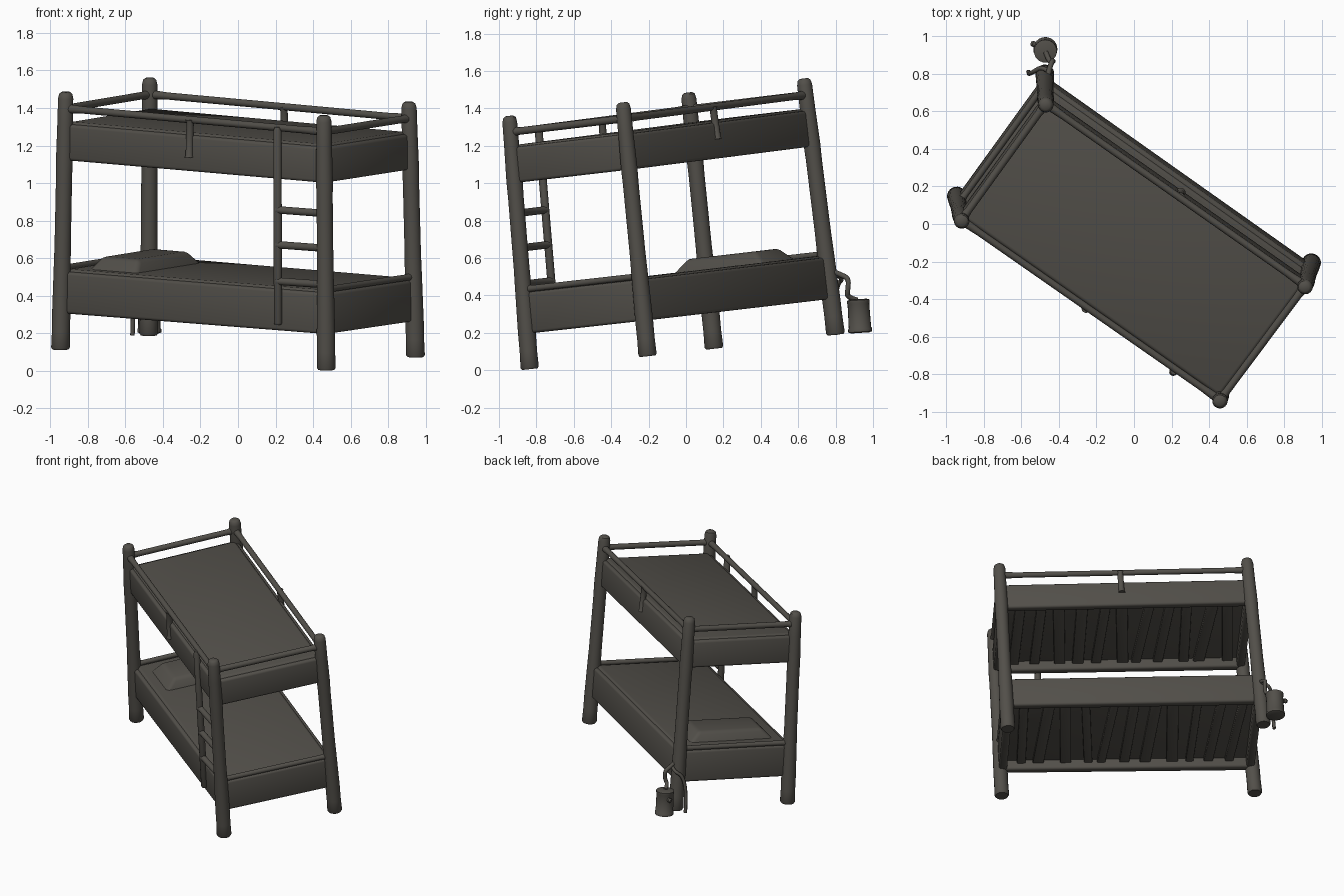
import bpy, bmesh, math, random
from mathutils import Vector

if "Cube" in bpy.data.objects:
    bpy.data.objects.remove(bpy.data.objects["Cube"])

random.seed(4)
L, W, H = 1.69, 0.775, 1.365          # local bed size: length, width, height
# leaning post ends in world space: [bottom, top] keyed by (length end, width side)
ENDS = {(0, 0): ((-.945, .15, .115), (-.917, .012, 1.485)),
        (0, 1): ((-.475, .80, .19), (-.47, .63, 1.56)),
        (1, 0): ((.47, -.835, .006), (.457, -.945, 1.36)),
        (1, 1): ((.945, -.205, .075), (.91, -.338, 1.432))}

mat = bpy.data.materials.new("dark grey brown")
mat.diffuse_color = (.085, .079, .068, 1)
mat.use_nodes = True
mat.node_tree.nodes["Principled BSDF"].inputs["Base Color"].default_value = mat.diffuse_color


def place(p):
    """Carry a point of the upright bed into the turned, leaning bed."""
    s, t, h = p[0] / L, p[1] / W, p[2] / H
    out = Vector()
    for (i, j), (lo, hi) in ENDS.items():
        k = (s if i else 1 - s) * (t if j else 1 - t)
        out += k * Vector(lo).lerp(Vector(hi), h)
    return out


def finish(name, bm, lean=True):
    bmesh.ops.recalc_face_normals(bm, faces=bm.faces)
    if lean:
        for v in bm.verts:
            v.co = place(v.co)
    me = bpy.data.meshes.new(name)
    bm.to_mesh(me)
    bm.free()
    ob = bpy.data.objects.new(name, me)
    bpy.context.collection.objects.link(ob)
    me.materials.append(mat)
    bpy.ops.object.select_all(action='DESELECT')
    ob.select_set(True)
    bpy.context.view_layer.objects.active = ob
    bpy.ops.object.shade_smooth_by_angle(angle=math.radians(40))
    return ob


def rod(name, a, b, profile, lean=True, n=16):
    """Round bar from a to b; profile lists (fraction along, radius)."""
    a, b = Vector(a), Vector(b)
    d = (b - a).normalized()
    e = d.orthogonal().normalized()
    f = d.cross(e)
    bm = bmesh.new()
    rings = []
    for k, r in profile:
        c = a.lerp(b, k)
        rings.append([bm.verts.new(c + r * (math.cos(q) * e + math.sin(q) * f))
                      for q in (2 * math.pi * i / n for i in range(n))])
    for p, q in zip(rings, rings[1:]):
        for i in range(n):
            bm.faces.new((p[i], p[(i + 1) % n], q[(i + 1) % n], q[i]))
    bm.faces.new(rings[0])
    bm.faces.new(rings[-1])
    return finish(name, bm, lean)


def bar(name, a, b, r):
    # slightly swollen where it meets its neighbours
    return rod(name, a, b, [(0, r * 1.25), (.06, r), (.94, r), (1, r * 1.25)])


def block(name, lo, hi, bevel, turn=0.0, taper=1.0):
    """Rounded box; turn skews its far y end, taper shrinks its top."""
    bm = bmesh.new()
    bmesh.ops.create_cube(bm, size=1)
    lo, hi = Vector(lo), Vector(hi)
    mid = (lo + hi) / 2
    for v in bm.verts:
        k = taper if v.co.z > 0 else 1
        v.co = mid + Vector((v.co.x * (hi.x - lo.x) * k + v.co.y * turn,
                             v.co.y * (hi.y - lo.y) * k,
                             v.co.z * (hi.z - lo.z)))
    bmesh.ops.bevel(bm, geom=bm.edges[:], offset=bevel, segments=3,
                    profile=.5, affect='EDGES')
    return finish(name, bm)


# four posts with slightly flared feet and rounded tops
POST = [(0, .042), (.008, .049), (.07, .047), (.14, .048), (.31, .045), (.4, .043),
        (.68, .043), (.74, .045), (.88, .042), (.975, .041), (.993, .035), (1, .022)]
for x, xn in ((0, "left"), (L, "right")):
    for y, yn in ((0, "front"), (W, "back")):
        rod(f"{yn}_{xn}_post", (x, y, 0), (x, y, H), POST, n=20)

# two beds: side boards, end boards, mattress and crooked slats
for level, z0, z1 in (("lower", .14 * H, .302 * H), ("upper", .735 * H, .875 * H)):
    for y, yn in ((-.012, "front"), (W - .043, "back")):
        block(f"{level}_{yn}_side_board", (.01, y, z0), (L - .01, y + .055, z1), .016)
    for x, xn in ((-.012, "left"), (L - .043, "right")):
        block(f"{level}_{xn}_end_board", (x, .01, z0), (x + .055, W - .01, z1), .016)
    block(f"{level}_mattress", (.01, .01, z0 + .07), (L - .01, W - .01, z1 + .012), .02)
    for i in range(11):
        x = .13 + i * (L - .26) / 10
        w = random.uniform(.025, .04)
        block(f"{level}_slat_{i + 1}", (x - w, .03, z0 + .045), (x + w, W - .03, z0 + .075),
              .006, random.uniform(-.07, .07))

# pillow on the lower bed
block("pillow", (.1, .06, .295 * H), (.43, .68, .295 * H + .085), .022, 0, .72)

# guard rails round the top, and low rails at the lower bed's ends
g = .936 * H
for y, yn in ((0, "front"), (W, "back")):
    bar(f"{yn}_guard_rail", (.02, y, g), (L - .02, y, g), .019)
for x, xn in ((0, "left"), (L, "right")):
    bar(f"{xn}_guard_rail", (x, .02, g), (x, W - .02, g), .02)
    bar(f"{xn}_low_rail", (x, .02, .315 * H), (x, W - .02, .315 * H), .017)

# short uprights holding the guard rails
bar("front_guard_upright", (.485 * L, -.012, .79 * H), (.485 * L, -.006, g), .02)
bar("back_guard_upright", (.515 * L, W + .01, .81 * H), (.515 * L, W + .004, g), .02)

# ladder beside the front right post
lx = .828 * L
rod("ladder_stile", (lx, -.02, .165 * H), (lx, -.02, .94 * H),
    [(0, .017), (.01, .022), (.98, .022), (1, .014)])
for i, h in enumerate((.335, .478, .615)):
    bar(f"ladder_rung_{i + 1}", (lx, -.02, h * H), (L - .02, -.005, h * H), .02)

# hanging lantern tied to the back left post
rod("lantern", (-.472, .932, .2), (-.472, .92, .38),
    [(0, .05), (.03, .064), (.12, .064), (.15, .06), (.85, .058), (.9, .061), (.97, .061), (1, .045)],
    lean=False, n=24)
rod("lantern_knob", (-.525, .955, .33), (-.55, .963, .33),
    [(0, .014), (.6, .016), (1, .008)], lean=False)


def strap(name, pts, r):
    cu = bpy.data.curves.new(name, 'CURVE')
    cu.dimensions = '3D'
    cu.bevel_depth, cu.bevel_resolution, cu.use_fill_caps = r, 2, True
    sp = cu.splines.new('NURBS')
    sp.points.add(len(pts) - 1)
    for q, p in zip(sp.points, pts):
        q.co = (*p, 1)
    sp.use_endpoint_u, sp.order_u = True, 3
    ob = bpy.data.objects.new(name, cu)
    bpy.context.collection.objects.link(ob)
    cu.materials.append(mat)
    bpy.ops.object.select_all(action='DESELECT')
    ob.select_set(True)
    bpy.context.view_layer.objects.active = ob
    bpy.ops.object.convert(target='MESH')


strap("lantern_strap", [(-.46, .78, .53), (-.45, .83, .51), (-.435, .87, .49),
                        (-.43, .865, .43), (-.45, .86, .39), (-.47, .915, .375)], .014)
strap("strap_loop", [(-.45, .81, .51), (-.49, .84, .49), (-.535, .81, .46), (-.555, .80, .38),
                     (-.56, .80, .28), (-.562, .81, .19)], .012)
